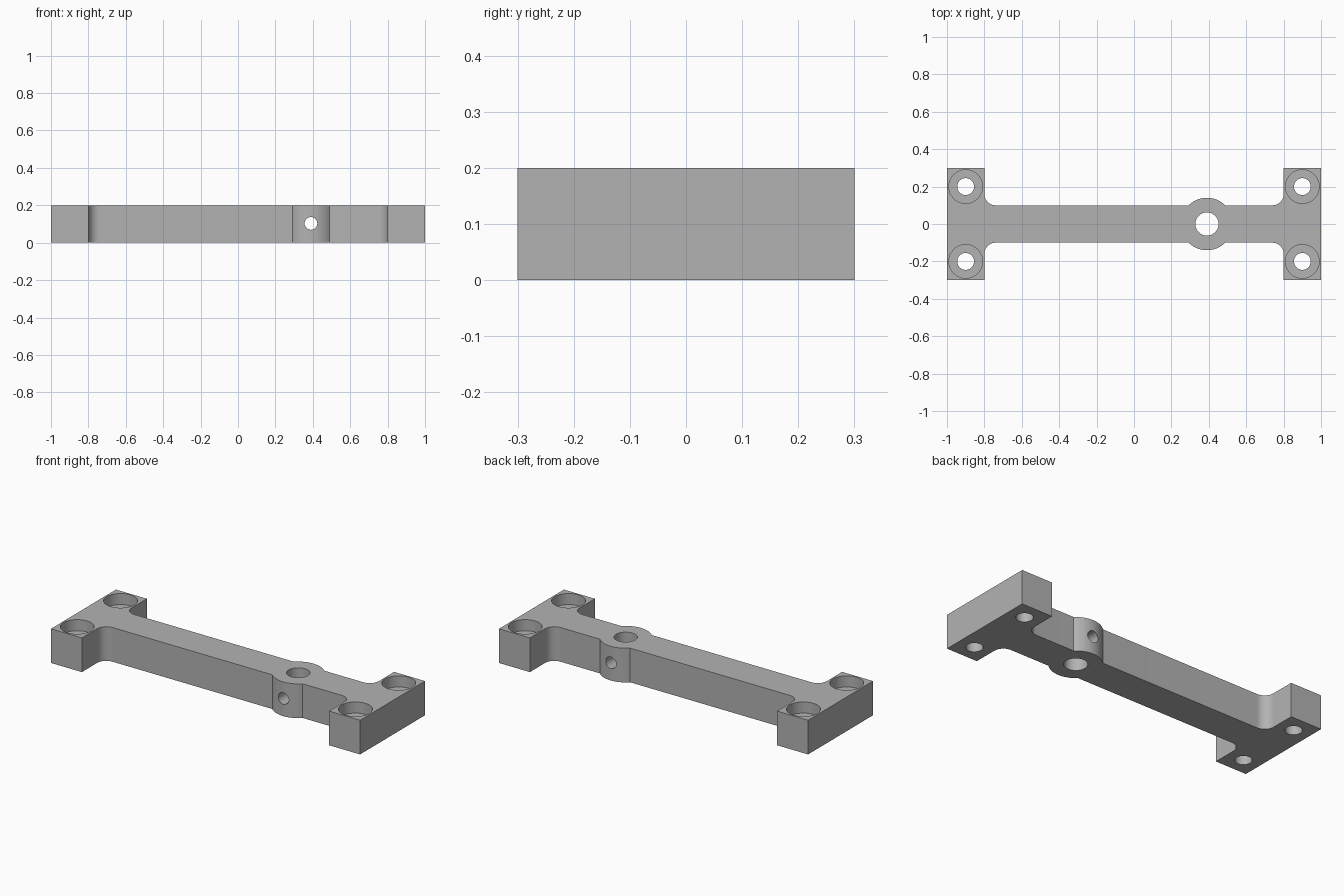
import bpy, bmesh
from math import sin, cos, pi, radians, asin

cube = bpy.data.objects.get("Cube")
if cube:
    bpy.data.objects.remove(cube, do_unlink=True)

HEIGHT, HALF_LEN, HALF_WID = 0.2, 1.0, 0.3
BAR, FLANGE_X, FILLET = 0.1, 0.8, 0.06
BOSS_X, BOSS_R = 0.39, 0.14

grey = bpy.data.materials.new("plain grey")
grey.use_nodes = True
colour = (0.45, 0.45, 0.45, 1)
grey.diffuse_color = colour
grey.node_tree.nodes["Principled BSDF"].inputs["Base Color"].default_value = colour


def arc(cx, cy, r, start, end, steps):
    angles = [start + (end - start) * i / steps for i in range(steps + 1)]
    return [(cx + r * cos(a), cy + r * sin(a)) for a in angles]


# Back half of the outline, right to left, then mirrored to the front
boss_angle = asin(BAR / BOSS_R)
inner = FLANGE_X - FILLET
back = [(HALF_LEN, HALF_WID), (FLANGE_X, HALF_WID)]
back += arc(inner, BAR + FILLET, FILLET, 0, -pi / 2, 12)
back += arc(BOSS_X, 0, BOSS_R, boss_angle, pi - boss_angle, 24)
back += arc(-inner, BAR + FILLET, FILLET, -pi / 2, -pi, 12)
back += [(-FLANGE_X, HALF_WID), (-HALF_LEN, HALF_WID)]
outline = back + [(x, -y) for x, y in reversed(back)]

bm = bmesh.new()
base = bm.faces.new([bm.verts.new((x, y, 0)) for x, y in outline])
top = bmesh.ops.extrude_face_region(bm, geom=[base])["geom"]
bmesh.ops.translate(bm, vec=(0, 0, HEIGHT),
                    verts=[v for v in top if isinstance(v, bmesh.types.BMVert)])
bmesh.ops.recalc_face_normals(bm, faces=bm.faces)
mesh = bpy.data.meshes.new("mounting_bracket")
bm.to_mesh(mesh)
bm.free()
mesh.materials.append(grey)
bracket = bpy.data.objects.new("mounting_bracket", mesh)
bpy.context.collection.objects.link(bracket)


def drill(location, radius, depth, rotation=(0, 0, 0), sides=48):
    """Cut a round hole centred on location, then discard the cutter."""
    bpy.ops.mesh.primitive_cylinder_add(vertices=sides, radius=radius, depth=depth,
                                        location=location, rotation=rotation)
    cutter = bpy.context.object
    cutter.name = "hole_cutter"
    cutter.hide_render = True
    cutter.data.materials.append(grey)
    cut = bracket.modifiers.new("hole", 'BOOLEAN')
    cut.operation, cut.solver, cut.object = 'DIFFERENCE', 'EXACT', cutter
    bpy.context.view_layer.objects.active = bracket
    bpy.ops.object.modifier_apply(modifier=cut.name)
    bpy.data.objects.remove(cutter, do_unlink=True)


# Counterbored screw holes in the four corners
BORE_DEPTH = 0.065
for x in (-0.9, 0.9):
    for y in (-0.2, 0.2):
        drill((x, y, HEIGHT), 0.09, 2 * BORE_DEPTH)
        drill((x, y, HEIGHT / 2), 0.045, 0.5)

# Shaft hole through the boss and the cross hole for its set screw
drill((BOSS_X, 0, HEIGHT / 2), 0.062, 0.5)
drill((BOSS_X, 0, 0.103), 0.034, 0.6, (pi / 2, 0, 0), 32)

bpy.ops.object.select_all(action='DESELECT')
bracket.select_set(True)
bpy.context.view_layer.objects.active = bracket
bpy.ops.object.shade_smooth_by_angle(angle=radians(30))
